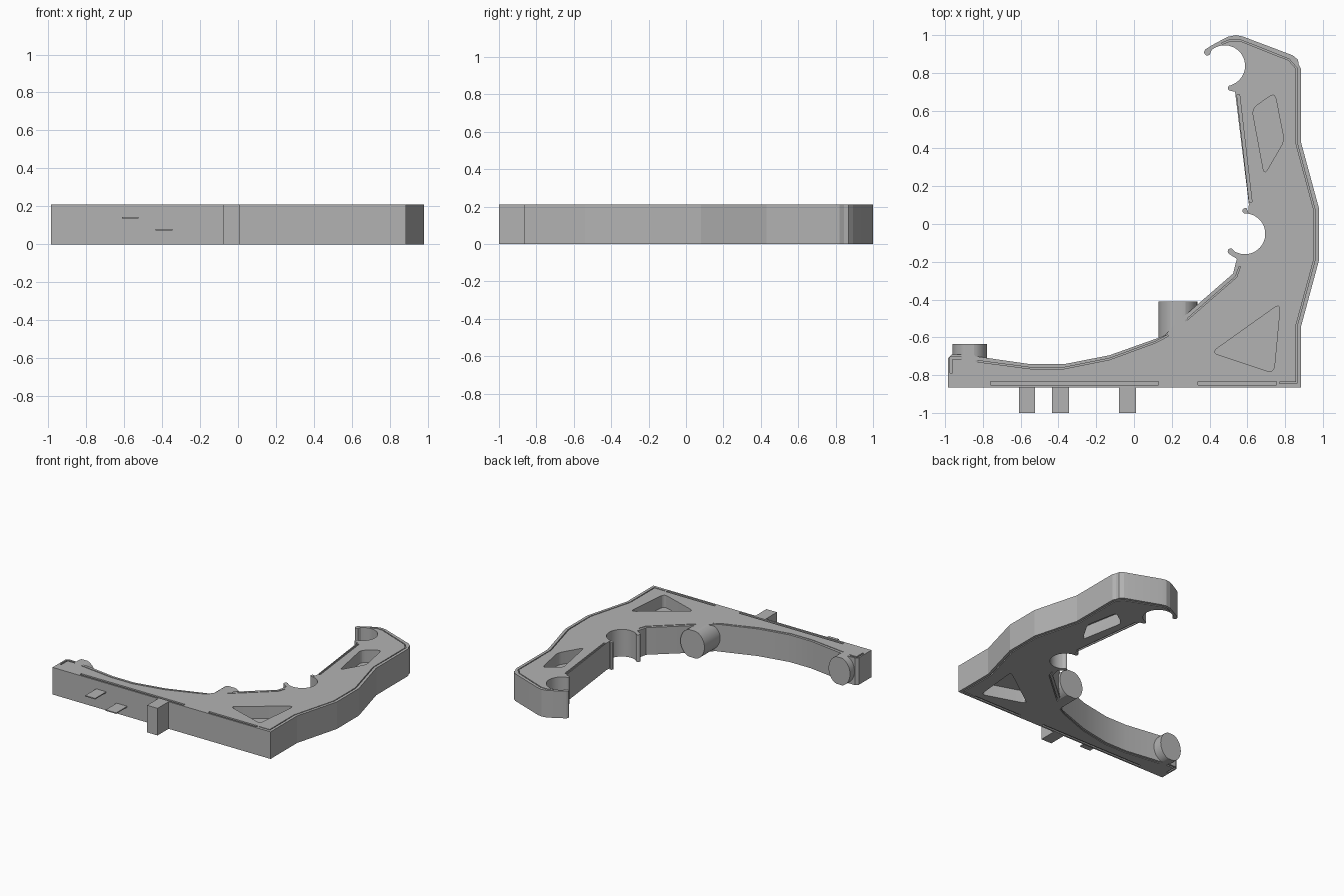
import bpy, bmesh, math
from mathutils import Vector

if "Cube" in bpy.data.objects:
    bpy.data.objects.remove(bpy.data.objects["Cube"])

H = 0.21      # body thickness
grey = bpy.data.materials.new("grey plastic")
grey.diffuse_color = (0.45, 0.45, 0.45, 1)
grey.use_nodes = True
grey.node_tree.nodes["Principled BSDF"].inputs["Base Color"].default_value = grey.diffuse_color


def arc(cx, cy, r, a0, a1, n):
    """Points on an arc, angles in degrees."""
    return [(cx + r * math.cos(math.radians(a0 + (a1 - a0) * i / n)),
             cy + r * math.sin(math.radians(a0 + (a1 - a0) * i / n))) for i in range(n + 1)]


def rounded(pts, r, n=5):
    """Round every corner of a polygon with a small curve."""
    out = []
    for i, p in enumerate(pts):
        p = Vector(p)
        a = p + (Vector(pts[i - 1]) - p).normalized() * r
        b = p + (Vector(pts[(i + 1) % len(pts)]) - p).normalized() * r
        for k in range(n + 1):
            t = k / n
            out.append(tuple(a * (1 - t) ** 2 + p * 2 * t * (1 - t) + b * t * t))
    return out


def ribbon(path, w):
    """Closed strip of width w following an open path."""
    left, right = [], []
    v = [Vector(p) for p in path]
    for i, p in enumerate(v):
        d0 = (p - v[i - 1]).normalized() if i else (v[1] - p).normalized()
        d1 = (v[i + 1] - p).normalized() if i < len(v) - 1 else d0
        d = (d0 + d1).normalized()
        n = Vector((-d.y, d.x)) * (w / 2 / max(0.5, d.dot(d0)))
        left.append(tuple(p + n))
        right.append(tuple(p - n))
    return left + right[::-1]


def prisms(name, items):
    """One mesh made of upright prisms: (outline, z0, z1)."""
    bm = bmesh.new()
    for pts, z0, z1 in items:
        f = bm.faces.new([bm.verts.new((x, y, z0)) for x, y in pts])
        ext = bmesh.ops.extrude_face_region(bm, geom=[f])
        for v in ext["geom"]:
            if isinstance(v, bmesh.types.BMVert):
                v.co.z = z1
    bmesh.ops.recalc_face_normals(bm, faces=bm.faces)
    me = bpy.data.meshes.new(name)
    bm.to_mesh(me)
    bm.free()
    ob = bpy.data.objects.new(name, me)
    bpy.context.collection.objects.link(ob)
    me.materials.append(grey)
    return ob


def smooth(ob, deg):
    bpy.ops.object.select_all(action='DESELECT')
    ob.select_set(True)
    bpy.context.view_layer.objects.active = ob
    bpy.ops.object.shade_smooth_by_angle(angle=math.radians(deg))


# L-shaped body outline, counter-clockwise from the front left corner
outline = [(-0.985, -0.865), (0.885, -0.865), (0.885, -0.54), (0.98, -0.19), (0.98, 0.08),
           (0.885, 0.43), (0.885, 0.82)]
outline += [(0.872, 0.845), (0.868, 0.87), (0.84, 0.893), (0.575, 0.993), (0.54, 1.0), (0.50, 0.992)]
outline += [(0.46, 0.972), (0.41, 0.945)]
outline += arc(0.389, 0.91, 0.018, 130, 310, 6)            # upper hook tip
outline += arc(0.48, 0.838, 0.108, 130, -62, 26)           # upper hook
outline += arc(0.512, 0.72, 0.015, 80, 270, 6)             # upper hook foot
outline += [(0.535, 0.70), (0.608, 0.105), (0.605, 0.06)]
outline += arc(0.589, 0.07, 0.015, 60, 270, 6)             # lower hook top lip
outline += arc(0.587, -0.052, 0.108, 80, -120, 26)         # lower hook
outline += arc(0.512, -0.145, 0.016, 60, 230, 6)           # lower hook tip
outline += [(0.545, -0.185), (0.535, -0.22), (0.525, -0.262), (0.20, -0.545), (0.165, -0.59),
            (-0.13, -0.695), (-0.37, -0.742), (-0.55, -0.742), (-0.84, -0.70), (-0.85, -0.69),
            (-0.965, -0.69), (-0.985, -0.71)]
body = prisms("bracket_body", [(outline, 0, H)])

# Deep pockets from both faces, leaving a thin web in the middle
pockets = [rounded([(0.41, -0.68), (0.775, -0.42), (0.74, -0.79)], 0.04),
           rounded([(0.625, 0.61), (0.745, 0.695), (0.795, 0.44), (0.69, 0.26)], 0.035)]

# Shallow grooves that run just inside the edge
grooves = [
    ([(0.77, -0.84), (0.86, -0.84), (0.86, -0.54), (0.955, -0.19), (0.955, 0.075), (0.86, 0.43),
      (0.86, 0.825), (0.82, 0.87), (0.56, 0.973), (0.51, 0.973), (0.465, 0.955)], 0.007),
    ([(-0.76, -0.843), (0.13, -0.843)], 0.018),
    ([(0.34, -0.843), (0.755, -0.843)], 0.018),
    ([(-0.84, -0.725), (-0.55, -0.763), (-0.37, -0.763), (-0.13, -0.715), (0.115, -0.625),
      (0.18, -0.59)], 0.007),
    ([(0.27, -0.515), (0.54, -0.28), (0.56, -0.225)], 0.007),
    ([(0.552, 0.685), (0.618, 0.115)], 0.014),
    ([(-0.967, -0.79), (-0.967, -0.71), (-0.89, -0.71)], 0.012),
]
cuts = []
for pts in pockets:
    cuts += [(pts, -0.05, 0.095), (pts, 0.115, H + 0.05)]
for path, w in grooves:
    strip = ribbon(path, w)
    cuts += [(strip, -0.05, 0.01), (strip, H - 0.01, H + 0.05)]
cutter = prisms("recess_cutter", cuts)
cutter.hide_render = True
mod = body.modifiers.new("recesses", 'BOOLEAN')
mod.operation = 'DIFFERENCE'
mod.solver = 'EXACT'
mod.object = cutter
bpy.context.view_layer.objects.active = body
bpy.ops.object.modifier_apply(modifier=mod.name)
bpy.data.objects.remove(cutter)
smooth(body, 13)


def peg(name, cx, half_w, half_h, y0, y1):
    """Round peg along y, trimmed flat at the body's top and bottom."""
    bm = bmesh.new()
    ring = []
    for i in range(48):
        a = 2 * math.pi * i / 48
        z = min(H, max(0, H / 2 + half_h * math.sin(a)))
        ring.append(bm.verts.new((cx + half_w * math.cos(a), y0, z)))
    f = bm.faces.new(ring)
    ext = bmesh.ops.extrude_face_region(bm, geom=[f])
    bmesh.ops.translate(bm, vec=(0, y1 - y0, 0),
                        verts=[v for v in ext["geom"] if isinstance(v, bmesh.types.BMVert)])
    bmesh.ops.recalc_face_normals(bm, faces=bm.faces)
    me = bpy.data.meshes.new(name)
    bm.to_mesh(me)
    bm.free()
    me.materials.append(grey)
    ob = bpy.data.objects.new(name, me)
    bpy.context.collection.objects.link(ob)
    smooth(ob, 16)


# Round pegs on the inner side of the long arm
peg("inner_peg", 0.232, 0.103, 0.1115, -0.62, -0.41)
peg("end_peg", -0.87, 0.092, 0.1095, -0.74, -0.635)


def block(name, x0, x1, z0, z1):
    prisms(name, [([(x0, -1.0), (x1, -1.0), (x1, -0.86), (x0, -0.86)], z0, z1)])


# Front post and two thin tabs
block("front_post", -0.08, 0.01, 0, H)
block("upper_tab", -0.61, -0.525, 0.136, 0.144)
block("lower_tab", -0.435, -0.345, 0.072, 0.08)
